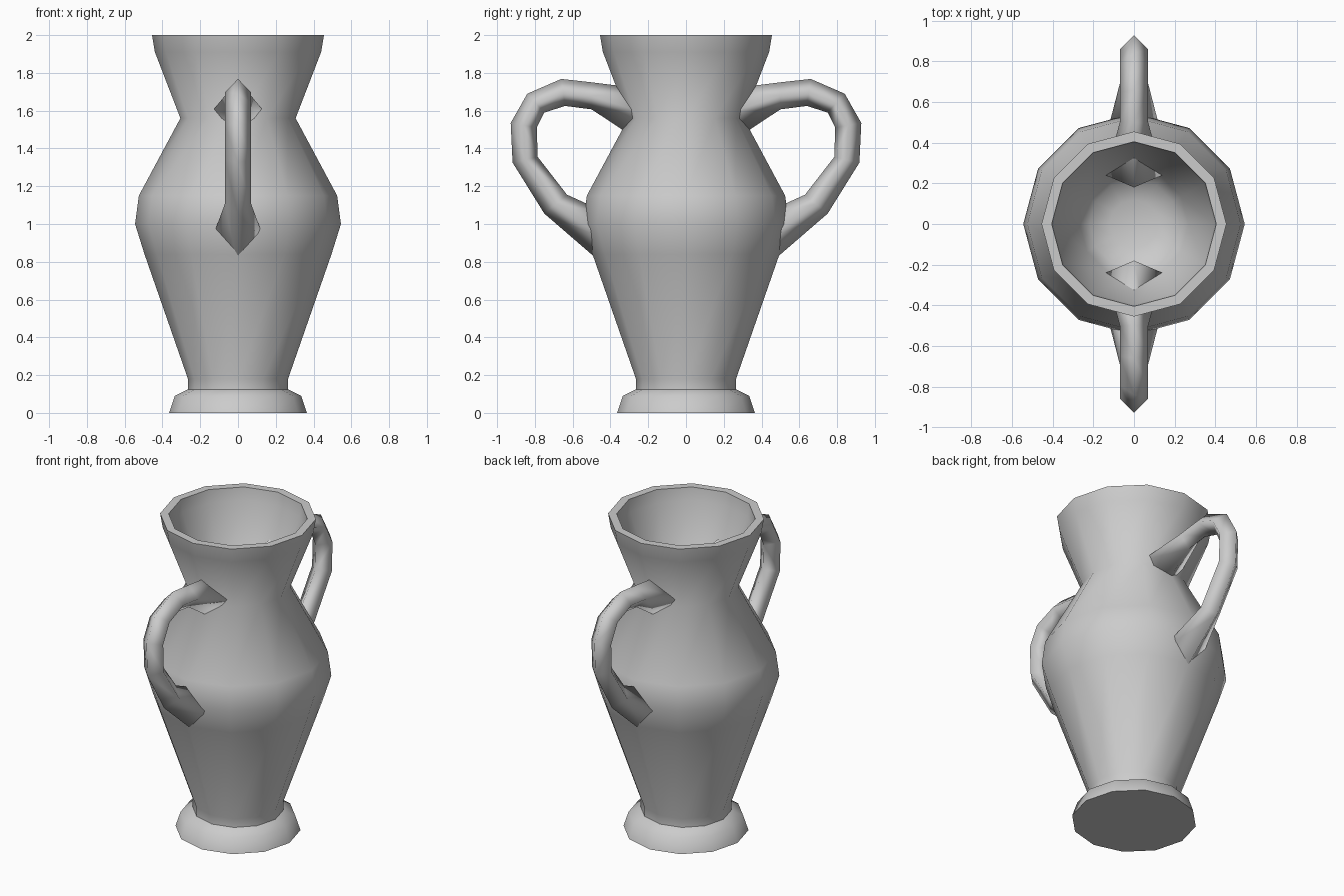
import bpy, bmesh
from math import sin, cos, pi, radians

if "Cube" in bpy.data.objects:
    bpy.data.objects.remove(bpy.data.objects["Cube"])


def skin_rings(name, rings, smooth_angle):
    """Bridge equal-sized point rings; a ring at either end is capped."""
    bm = bmesh.new()
    loops = [[bm.verts.new(p) for p in ring] for ring in rings]
    n = len(loops[0])
    for a, b in zip(loops, loops[1:]):
        for i in range(n):
            j = (i + 1) % n
            bm.faces.new((a[i], a[j], b[j], b[i]))
    bm.faces.new(loops[0])
    bm.faces.new(loops[-1])
    bmesh.ops.recalc_face_normals(bm, faces=bm.faces)
    mesh = bpy.data.meshes.new(name)
    bm.to_mesh(mesh)
    bm.free()
    obj = bpy.data.objects.new(name, mesh)
    bpy.context.collection.objects.link(obj)
    bpy.ops.object.select_all(action='DESELECT')
    obj.select_set(True)
    bpy.context.view_layer.objects.active = obj
    bpy.ops.object.shade_smooth_by_angle(angle=radians(smooth_angle))
    return obj


# Vase body: 12-sided turned profile (radius, height), foot to rim, then inside
profile = [(0.365, 0), (0.335, 0.09), (0.265, 0.125), (0.265, 0.18),
           (0.495, 0.84), (0.545, 1.0), (0.525, 1.15), (0.305, 1.56),
           (0.44, 1.91), (0.455, 2.0),
           (0.405, 2.0), (0.395, 1.92), (0.268, 1.57), (0.22, 1.51), (0.12, 1.47)]
SIDES = 12
skin_rings("vase_body",
           [[(r * cos(2 * pi * i / SIDES), r * sin(2 * pi * i / SIDES), z)
             for i in range(SIDES)] for r, z in profile], 58)

# Handle: diamond sections (outer y, outer z, inner y, inner z, half width)
sections = [(0.18, 1.71, 0.30, 1.475, 0.14),
            (0.50, 1.75, 0.50, 1.607, 0.07),
            (0.66, 1.768, 0.64, 1.625, 0.07),
            (0.84, 1.69, 0.75, 1.59, 0.07),
            (0.928, 1.535, 0.79, 1.51, 0.07),
            (0.918, 1.325, 0.785, 1.355, 0.07),
            (0.75, 1.055, 0.63, 1.155, 0.07),
            (0.42, 0.77, 0.42, 1.06, 0.14)]
rings = []
for oy, oz, iy, iz, w in sections:
    my, mz = (oy + iy) / 2, (oz + iz) / 2
    rings.append([(0, oy, oz), (w, my, mz), (0, iy, iz), (-w, my, mz)])
handles = skin_rings("handles", rings, 110)

# Second handle mirrored to the opposite side
mirror = handles.modifiers.new("mirror", 'MIRROR')
mirror.use_axis = (False, True, False)
mirror.use_mirror_merge = False
